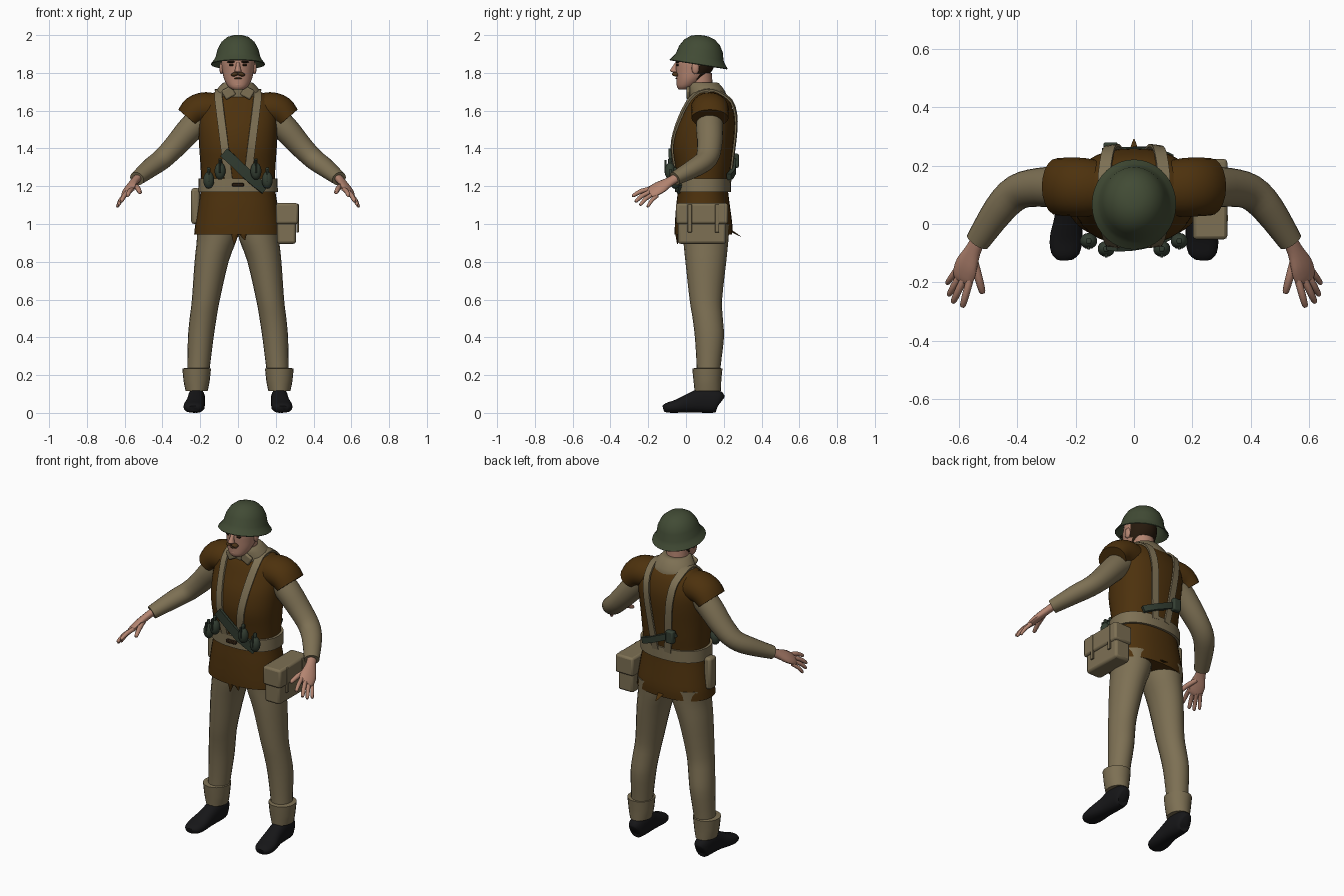
import bpy, bmesh, math
from mathutils import Vector, Matrix

if "Cube" in bpy.data.objects:
    bpy.data.objects.remove(bpy.data.objects["Cube"])


def material(name, rgb):
    m = bpy.data.materials.new(name)
    m.diffuse_color = (*rgb, 1)
    m.use_nodes = True
    m.node_tree.nodes["Principled BSDF"].inputs["Base Color"].default_value = m.diffuse_color
    return m


KHAKI = material("khaki cloth", (0.205, 0.162, 0.088))
BROWN = material("brown leather", (0.074, 0.031, 0.004))
GREEN = material("helmet green", (0.053, 0.070, 0.035))
DARK = material("dark green metal", (0.033, 0.048, 0.032))
SKIN = material("skin", (0.46, 0.235, 0.165))
HAIR = material("dark hair", (0.02, 0.010, 0.004))
BLACK = material("black boot", (0.008, 0.008, 0.009))
TACHE = material("moustache brown", (0.075, 0.035, 0.01))


def finish(name, bm, mat, mirror=False, angle=50, bevel=0):
    bmesh.ops.recalc_face_normals(bm, faces=bm.faces)
    me = bpy.data.meshes.new(name)
    bm.to_mesh(me)
    bm.free()
    me.materials.append(mat)
    me.shade_smooth()
    me.set_sharp_from_angle(angle=math.radians(angle))
    ob = bpy.data.objects.new(name, me)
    bpy.context.collection.objects.link(ob)
    if bevel:
        b = ob.modifiers.new("soft edges", 'BEVEL')
        b.width, b.segments = bevel, 2
    if mirror:
        ob.modifiers.new("other side", 'MIRROR').use_mirror_merge = False
    return ob


def resample(rings, n=3):
    """Smooth a list of tuples with a Catmull-Rom curve."""
    out = []
    for i in range(len(rings) - 1):
        p = [rings[max(0, min(len(rings) - 1, i + k))] for k in (-1, 0, 1, 2)]
        for s in range(n):
            t = s / n
            out.append(tuple(0.5 * (2 * b + (c - a) * t + (2 * a - 5 * b + 4 * c - d) * t * t
                       + (3 * b - a - 3 * c + d) * t ** 3) for a, b, c, d in zip(*p)))
    return out + [rings[-1]]


def loft(name, rings, mat, flat=True, mirror=False, sides=20, power=2.0, roll=0, n=3, angle=50):
    """Skin elliptical rings (x, y, z, a, b); flat rings lie level, others face along the path."""
    rings = resample(rings, n)
    bm = bmesh.new()
    loops = []
    for i, (x, y, z, a, b) in enumerate(rings):
        u, v = Vector((1, 0, 0)), Vector((0, 1, 0))
        if not flat:
            t = (Vector(rings[min(i + 1, len(rings) - 1)][:3]) - Vector(rings[max(i - 1, 0)][:3])).normalized()
            u = t.cross(Vector((0, 0, 1))).normalized()
            u = Matrix.Rotation(-math.radians(roll), 3, t) @ u
            v = u.cross(t)
        loop = []
        for k in range(sides):
            c, s = math.cos(math.tau * k / sides), math.sin(math.tau * k / sides)
            e = 2 / power
            loop.append(bm.verts.new(Vector((x, y, z)) + u * a * math.copysign(abs(c) ** e, c)
                                     + v * b * math.copysign(abs(s) ** e, s)))
        loops.append(loop)
    for p, q in zip(loops, loops[1:]):
        for k in range(sides):
            bm.faces.new((p[k], p[(k + 1) % sides], q[(k + 1) % sides], q[k]))
    bm.faces.new(loops[0])
    bm.faces.new(loops[-1])
    return finish(name, bm, mat, mirror, angle)


def box(name, c, size, mat, mirror=False, bevel=0.008, rot=None):
    bm = bmesh.new()
    bmesh.ops.create_cube(bm, size=1, matrix=Matrix.Translation(c) @ (rot or Matrix()) @ Matrix.Diagonal((*size, 1)))
    return finish(name, bm, mat, mirror, 40, bevel)


def blob(name, c, r, mat, mirror=False, rot=None):
    bm = bmesh.new()
    bmesh.ops.create_uvsphere(bm, u_segments=14, v_segments=9, radius=1,
                              matrix=Matrix.Translation(c) @ (rot or Matrix()) @ Matrix.Diagonal((*r, 1)))
    return finish(name, bm, mat, mirror)


# Jerkin body: (height, centre y, half width, half depth)
BODY = [(0.945, .092, .232, .152), (1.0, .093, .226, .152), (1.1, .09, .21, .142), (1.2, .09, .195, .132),
        (1.3, .09, .198, .146), (1.4, .088, .205, .16), (1.5, .1, .21, .158), (1.58, .115, .208, .14),
        (1.65, .12, .185, .112), (1.69, .12, .145, .08), (1.705, .12, .08, .05)]
loft("jerkin", [(0, cy, z, a, b) for z, cy, a, b in BODY], BROWN, power=2.3, sides=32)
loft("jerkin_caps", [(.08, .12, 1.60, .09, .08), (.17, .125, 1.612, .1, .086), (.225, .127, 1.597, .1, .082),
                     (.262, .127, 1.56, .098, .07)], BROWN, flat=False, mirror=True)


def body_y(x, z, side):
    """Depth of the jerkin surface at x, z (side -1 front, 1 back)."""
    for (z0, *p), (z1, *q) in zip(BODY, BODY[1:]):
        if z0 <= z <= z1:
            t = (z - z0) / (z1 - z0)
            cy, a, b = (m + (k - m) * t for m, k in zip(p, q))
            return cy + side * b * max(0, 1 - abs(x / a) ** 2.3) ** (1 / 2.3)


def ribbon(name, pts, mat, width, thick, mirror=False):
    """Flat band through points, facing out from the body."""
    bm = bmesh.new()
    pts = [Vector(p) for p in resample([tuple(p) for p in pts], 2)]
    loops = []
    for i, p in enumerate(pts):
        t = (pts[min(i + 1, len(pts) - 1)] - pts[max(i - 1, 0)]).normalized()
        nrm = p - Vector((0.7 * p.x, 0.1, min(p.z, 1.58)))
        nrm = (nrm - t * nrm.dot(t)).normalized()
        s = t.cross(nrm) * width / 2
        loops.append([bm.verts.new(p + s * i + nrm * thick * j) for i, j in ((-1, 0), (1, 0), (1, 1), (-1, 1))])
    for p, q in zip(loops, loops[1:]):
        for k in range(4):
            bm.faces.new((p[k], p[(k + 1) % 4], q[(k + 1) % 4], q[k]))
    bm.faces.new(loops[0])
    bm.faces.new(loops[-1])
    return finish(name, bm, mat, mirror, 40)


# Webbing: waist belt, buckle, shoulder straps
loft("belt", [(0, .09, 1.17, .211, .147), (0, .09, 1.24, .209, .147)], KHAKI, power=2.3, sides=32, n=1)
box("buckle", (0, -.062, 1.207), (.062, .02, .018), HAIR, bevel=.004)
front = [(.05 + .05 * (z - 1.24) / .41, z) for z in (1.24, 1.32, 1.4, 1.48, 1.56, 1.62, 1.66)]
path = [(x, body_y(x, z, -1) - .004, z) for x, z in front] + [(.1, .07, 1.697), (.1, .12, 1.708), (.1, .17, 1.697)]
path += [(.09 - .01 * i, body_y(.08, z, 1) + .01, z) for i, z in enumerate((1.65, 1.58, 1.5, 1.4, 1.3, 1.22))]
ribbon("shoulder_straps", path, KHAKI, .042, .01, mirror=True)

# Sling across the front and tool tucked in the back
ribbon("front_sling", [(x, body_y(x, z, -1) - .014, z) for x, z in
                       ((-.075, 1.38), (-.02, 1.33), (.04, 1.27), (.09, 1.225), (.14, 1.185))], DARK, .055, .016)
ribbon("back_tool", [(x, body_y(x, z, 1) + .008, z) for x, z in ((.12, 1.25), (.05, 1.28), (-.1, 1.35))],
       DARK, .035, .025)
box("back_tool_head", (-.08, .262, 1.335), (.05, .035, .075), DARK)

# Grenades hung on the belt
for x, y, z in ((.095, -.085, 1.28), (.155, -.058, 1.232)):
    blob("grenades", (x, y, z), (.03, .028, .046), DARK, True)
    box("grenade_fuses", (x, y, z + .052), (.018, .018, .03), DARK, True, .004)
    box("grenade_levers", (x, y - .024, z + .025), (.01, .012, .07), DARK, True, .003)

# Haversack on one hip, sheath on the other
box("haversack", (.257, .085, .995), (.1, .255, .2), KHAKI, bevel=.014)
box("haversack_flap", (.26, .085, 1.055), (.118, .275, .11), KHAKI, bevel=.012)
for y in (.02, .165):
    box("haversack_strap", (.316, y, 1.03), (.012, .022, .15), KHAKI, bevel=.003)
box("hip_sheath", (-.225, .09, 1.095), (.045, .065, .19), KHAKI, bevel=.014)

# Tie ends hanging below the jerkin hem
for name, x, y, top, tip in (("front_tie", -.015, -.045, .95, (-.02, -.045, .895)),
                             ("front_tie", .025, -.045, .95, (.035, -.045, .915)),
                             ("back_tie", 0, .235, .965, (0, .288, .935))):
    loft(name, [(x, y, top, .022, .012), (*tip, .003, .003)], BROWN, sides=8, n=1)

# Trousers, turned-up cuffs, boots
loft("trouser_legs", [(.108, .105, 1.0, .112, .125), (.112, .105, .92, .106, .12), (.14, .105, .8, .09, .108),
                      (.17, .105, .6, .074, .086), (.185, .115, .5, .071, .08), (.197, .124, .4, .068, .077),
                      (.208, .12, .25, .06, .064), (.217, .115, .12, .054, .06)], KHAKI, mirror=True)
loft("cuffs", [(.219, .115, .115, .058, .07), (.219, .114, .15, .066, .072), (.219, .113, .175, .07, .074),
               (.219, .113, .235, .076, .08), (.217, .115, .238, .055, .06)], KHAKI, mirror=True, n=1)
loft("boots", [(.22, .183, .055, .025, .035), (.22, .165, .062, .042, .06), (.22, .09, .066, .046, .066),
               (.224, .02, .052, .048, .051), (.232, -.05, .035, .056, .035), (.235, -.1, .027, .048, .026),
               (.235, -.12, .022, .028, .016)], BLACK, flat=False, mirror=True, power=2.4)

# Sleeves, hands, fingers
loft("sleeves", [(.16, .125, 1.59, .07, .075), (.25, .125, 1.505, .072, .07), (.33, .125, 1.415, .066, .062),
                 (.40, .108, 1.345, .061, .055), (.46, .05, 1.3, .055, .05), (.535, -.06, 1.24, .042, .037)],
     KHAKI, flat=False, mirror=True)
loft("palms", [(.53, -.05, 1.245, .027, .022), (.55, -.09, 1.222, .03, .021), (.572, -.14, 1.193, .045, .02),
               (.584, -.18, 1.17, .044, .016), (.588, -.195, 1.162, .034, .01)],
     SKIN, flat=False, mirror=True, roll=32, sides=14)
FINGERS = [((.558, -.18, 1.187), (.587, -.285, 1.148), .0125), ((.578, -.18, 1.174), (.62, -.27, 1.118), .0125),
           ((.593, -.17, 1.16), (.634, -.245, 1.1), .0115), ((.603, -.152, 1.15), (.64, -.205, 1.09), .0105),
           ((.55, -.115, 1.205), (.517, -.238, 1.165), .014)]
for a, b, r in FINGERS:
    a, b = Vector(a), Vector(b)
    mid = a.lerp(b, .55) + Vector((0, 0, .008))
    loft("fingers", [(*a, r, r), (*mid, r, r), (*a.lerp(b, .93), r * .8, r * .75), (*b, r * .35, r * .3)],
         SKIN, flat=False, mirror=True, sides=8, n=2)

# Collar, neck, head with hair at the back
loft("collar", [(0, .115, 1.672, .135, .1), (0, .11, 1.7, .122, .098), (0, .092, 1.745, .082, .082),
                (0, .088, 1.75, .064, .062)], KHAKI, sides=24, n=2)
box("collar_points", (.05, .012, 1.695), (.06, .02, .055), KHAKI, True, .008, Matrix.Rotation(.5, 4, 'Y'))
loft("neck", [(0, .085, 1.66, .064, .06), (0, .075, 1.8, .062, .062)], SKIN)
head = loft("head", [(0, -.012, 1.712, .03, .026), (0, 0, 1.728, .052, .048), (0, .022, 1.765, .073, .072),
                     (0, .042, 1.81, .083, .095), (0, .05, 1.86, .088, .103), (0, .052, 1.92, .08, .09)],
            SKIN, sides=28)
head.data.materials.append(HAIR)
for p in head.data.polygons:
    if p.center.y > .062 and p.center.z > 1.77:
        p.material_index = 1
blob("ears", (.087, .05, 1.825), (.012, .02, .032), SKIN, True)
loft("nose", [(0, -.045, 1.856, .01, .012), (0, -.06, 1.825, .013, .018), (0, -.064, 1.81, .018, .021),
              (0, -.055, 1.802, .012, .015)], SKIN, sides=10)
blob("moustache", (.017, -.054, 1.793), (.021, .02, .011), TACHE, True, Matrix.Rotation(.25, 4, 'Y'))
blob("mouth", (0, -.042, 1.771), (.024, .014, .005), TACHE)
blob("chin", (0, -.03, 1.738), (.03, .02, .02), SKIN)
blob("eyes", (.034, -.044, 1.842), (.015, .008, .006), HAIR, True)
blob("eyebrows", (.036, -.046, 1.858), (.023, .01, .006), HAIR, True)

# Steel helmet: turned profile, tipped slightly back
PROFILE = [(0, .12), (.03, .118), (.06, .108), (.09, .083), (.11, .047), (.12, .006), (.13, -.012), (.147, -.034),
           (.144, -.038), (.126, -.02), (.112, 0), (.1, .045), (.06, .09), (0, .1)]
bm = bmesh.new()
vs = [bm.verts.new((r, 0, z)) for r, z in PROFILE]
es = [bm.edges.new(e) for e in zip(vs, vs[1:])]
bmesh.ops.spin(bm, geom=vs + es, cent=(0, 0, 0), axis=(0, 0, 1), angle=math.tau, steps=36)
bmesh.ops.remove_doubles(bm, verts=bm.verts, dist=1e-4)
bm.transform(Matrix.Translation((0, .072, 1.88)) @ Matrix.Rotation(math.radians(-9), 4, 'X')
             @ Matrix.Diagonal((.98, 1.06, 1, 1)))
finish("helmet", bm, GREEN, angle=60)
